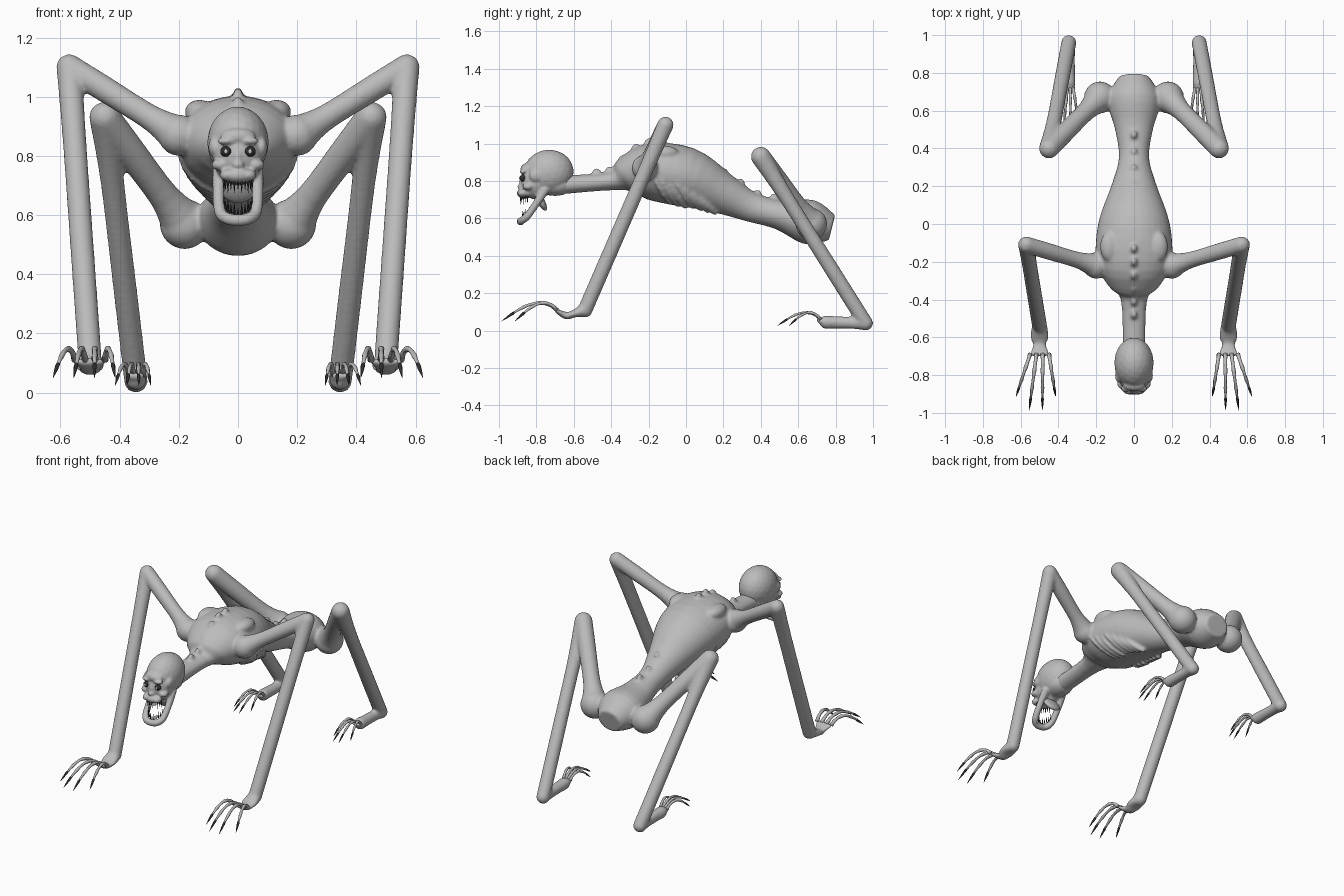
import bpy, bmesh, math
from mathutils import Vector, Matrix

if "Cube" in bpy.data.objects:
    bpy.data.objects.remove(bpy.data.objects["Cube"], do_unlink=True)


def material(name, grey):
    mat = bpy.data.materials.new(name)
    mat.use_nodes = True
    colour = (grey, grey, grey, 1)
    mat.diffuse_color = colour
    mat.node_tree.nodes["Principled BSDF"].inputs["Base Color"].default_value = colour
    return mat


skin = material("grey skin", 0.5)
black = material("black claw", 0.03)
pale = material("pale pupil", 0.6)


def smooth_path(points, steps=4):
    """Round off a list of (x, y, z, radius...) points with a Catmull-Rom curve."""
    keys = [Vector(p) for p in points]
    result = []
    for i in range(len(keys) - 1):
        before, start, end = keys[max(i - 1, 0)], keys[i], keys[i + 1]
        after = keys[min(i + 2, len(keys) - 1)]
        for step in range(steps):
            t = step / steps
            leave, arrive = (end - before) / 2, (after - start) / 2
            result.append(start + leave * t + (3 * (end - start) - 2 * leave - arrive) * t ** 2
                          + (2 * (start - end) + leave + arrive) * t ** 3)
    return result + [keys[-1]]


def tube(bm, points, sides=16):
    """Skin rings along a path; each point is x, y, z, width radius[, height radius]."""
    centres = [Vector(p[:3]) for p in points]
    rings = []
    for i, centre in enumerate(centres):
        along = (centres[min(i + 1, len(centres) - 1)] - centres[max(i - 1, 0)]).normalized()
        across = Vector((1, 0, 0))
        across = (across - along * along.dot(across)).normalized()
        up = along.cross(across)
        ring = []
        for k in range(sides):
            angle = k * math.tau / sides
            offset = across * points[i][3] * math.cos(angle) + up * points[i][-1] * math.sin(angle)
            ring.append(bm.verts.new(centre + offset))
        rings.append(ring)
    for ring, following in zip(rings, rings[1:]):
        for k in range(sides):
            j = (k + 1) % sides
            bm.faces.new((ring[k], ring[j], following[j], following[k]))
    bm.faces.new(rings[0])
    bm.faces.new(rings[-1])


def ball(bm, centre, radii, tilt=0):
    matrix = Matrix.Translation(centre) @ Matrix.Rotation(tilt, 4, 'X') @ Matrix.Diagonal((*radii, 1))
    bmesh.ops.create_icosphere(bm, subdivisions=3, radius=1, matrix=matrix)


def bone(bm, start, end, start_radius, shaft_radius, end_radius):
    """A limb segment that swells at both joints."""
    a, b = Vector(start), Vector(end)
    tube(bm, smooth_path([(*a, start_radius), (*a.lerp(b, .25), shaft_radius),
                          (*a.lerp(b, .7), shaft_radius), (*b, end_radius)]))
    ball(bm, start, [start_radius] * 3)
    ball(bm, end, [end_radius] * 3)


def mirror(bm):
    """Copy everything built so far to the other side."""
    copy = bmesh.ops.duplicate(bm, geom=bm.verts[:] + bm.edges[:] + bm.faces[:])["geom"]
    verts = [item for item in copy if isinstance(item, bmesh.types.BMVert)]
    bmesh.ops.scale(bm, vec=(-1, 1, 1), verts=verts)


def finish(bm, name, mat, voxel=0):
    bmesh.ops.recalc_face_normals(bm, faces=bm.faces)
    mesh = bpy.data.meshes.new(name)
    bm.to_mesh(mesh)
    bm.free()
    mesh.materials.append(mat)
    mesh.shade_smooth()
    ob = bpy.data.objects.new(name, mesh)
    bpy.context.collection.objects.link(ob)
    if voxel:
        blend = ob.modifiers.new("blend", 'REMESH')
        blend.mode, blend.voxel_size, blend.use_smooth_shade = 'VOXEL', voxel, True
        soften = ob.modifiers.new("soften", 'SMOOTH')
        soften.factor, soften.iterations = .5, 4


# Torso profile from neck to rump: y, z, half width, half height
profile = [(-.66, .78, .06, .05), (-.4, .8, .07, .05), (-.32, .83, .14, .1), (-.2, .85, .2, .15),
           (0, .82, .19, .16), (.2, .73, .12, .11), (.35, .66, .08, .08), (.5, .62, .1, .08),
           (.66, .58, .14, .12), (.78, .55, .08, .07)]
torso = smooth_path([(0, *p) for p in profile])


def torso_at(y):
    """Centre height, half width and half height of the torso at y."""
    return min(torso, key=lambda p: abs(p[1] - y))[2:]


body = bmesh.new()

# Ribs sweep back and down around the chest
for k in range(7):
    rib = []
    for j in range(6):
        angle, y = j * .24, k * .04 + j * .02 - .18
        z, width, height = torso_at(k * .04 - .1)
        rib.append((width * math.cos(angle), y, z - height * math.sin(angle) - .01, .006 + .002 * j))
    tube(body, rib, 8)

# Shoulder blades and front legs
shoulder, elbow, wrist = (.2, -.22, .87), (.57, -.11, 1.1), (.5, -.54, .11)
ball(body, (.13, -.12, .95), (.05, .08, .04))
bone(body, shoulder, elbow, .07, .044, .044)
bone(body, elbow, wrist, .044, .04, .04)
tube(body, smooth_path([(*wrist, .04, .04), (.5, -.6, .09, .05, .02), (.5, -.64, .08, .035, .02),
                        (.5, -.7, .11, .06, .01)]))

# Rear legs and heels
hip, knee, ankle, ball_of_foot = (.18, .67, .57), (.45, .4, .93), (.345, .96, .04), (.345, .75, .045)
bone(body, hip, knee, .085, .052, .053)
bone(body, knee, ankle, .053, .04, .04)
bone(body, ankle, ball_of_foot, .04, .033, .036)
tube(body, [(*ball_of_foot, .035, .03), (.345, .7, .06, .03, .01)])
mirror(body)

# Central trunk with a row of vertebrae
tube(body, torso, 32)
for y in [k * .07 - .48 for k in range(6)] + [k * .09 + .2 for k in range(4)]:
    z, width, height = torso_at(y)
    ball(body, (0, y, z + height), (.018, .025, .03), -.3)
finish(body, "body", skin, .009)


# Arched digits fan out between a base and a tip, ending in claws
def digits(name, base, tip, base_spread, tip_spread, curve, arch, radius):
    fingers, claws = bmesh.new(), bmesh.new()
    for i in range(4):
        fan = i / 1.5 - 1
        root = Vector(base) + Vector((base_spread * fan, 0, 0))
        end = Vector(tip) + Vector((tip_spread * fan, curve * fan * fan, 0))

        def section(t, size):
            rise = Vector((0, 0, arch * math.sin(math.pi * t ** .8)))
            return (*(root.lerp(end, t) + rise), radius * size)
        tube(fingers, [section(k / 10, 1 - k / 20 + .25 * (k % 3 == 0)) for k in range(9)], 10)
        tube(claws, [section(.76, .55), section(.8, .75), section(.9, .5), section(1, .05)], 8)
    for part, label, mat in ((fingers, "digits", skin), (claws, "claws", black)):
        mirror(part)
        finish(part, f"{name}_{label}", mat)


digits("hand", (.5, -.69, .11), (.52, -.995, .05), .05, .105, .08, .06, .01)
digits("foot", (.345, .72, .06), (.355, .48, .025), .023, .06, .07, .05, .008)

# Head: paired brows, cheeks, temples and jaw, then skull and muzzle
head = bmesh.new()
ball(head, (.04, -.87, .85), (.03, .02, .013))
ball(head, (.06, -.845, .77), (.03, .03, .02))
ball(head, (.035, -.873, .735), (.027, .028, .02))
ball(head, (.08, -.8, .83), (.02, .04, .035))
tube(head, smooth_path([(.06, -.75, .76, .026), (.066, -.8, .68, .02), (.06, -.85, .61, .02),
                        (.035, -.88, .588, .02), (0, -.885, .582, .02)]))
mirror(head)
ball(head, (0, -.735, .845), (.104, .135, .122), .15)
ball(head, (0, -.8, .8), (.085, .085, .1))
ball(head, (0, -.85, .865), (.06, .035, .03))
ball(head, (0, -.7, .78), (.075, .1, .06))
ball(head, (0, -.865, .8), (.017, .026, .045), -.25)
ball(head, (0, -.885, .77), (.02, .016, .013))
ball(head, (0, -.86, .735), (.055, .045, .03))
finish(head, "head", skin, .006)

# Throat lining behind the open mouth
throat = bmesh.new()
ball(throat, (0, -.775, .69), (.06, .02, .055), .5)
finish(throat, "throat", skin)

# Eyes with pupils
eyes, pupils = bmesh.new(), bmesh.new()
ball(eyes, (.041, -.872, .815), (.019, .018, .018))
ball(pupils, (.041, -.888, .815), (.006, .004, .008))
for part, name, mat in ((eyes, "eyes", black), (pupils, "pupils", pale)):
    mirror(part)
    finish(part, name, mat)

# Upper and lower rows of pointed teeth
teeth = bmesh.new()
for k in range(-5, 6):
    x, y = .05 * math.sin(k / 4), -.83 - .055 * math.cos(k / 4)
    length = .04 if k % 2 else .03
    tube(teeth, [(x, y, .72, .005), (x, y, .715 - length, .0005)], 6)
    low = .595 + abs(k) * .006
    tube(teeth, [(x, y + .01, low, .005), (x, y + .01, low + length, .0005)], 6)
finish(teeth, "teeth", black)
